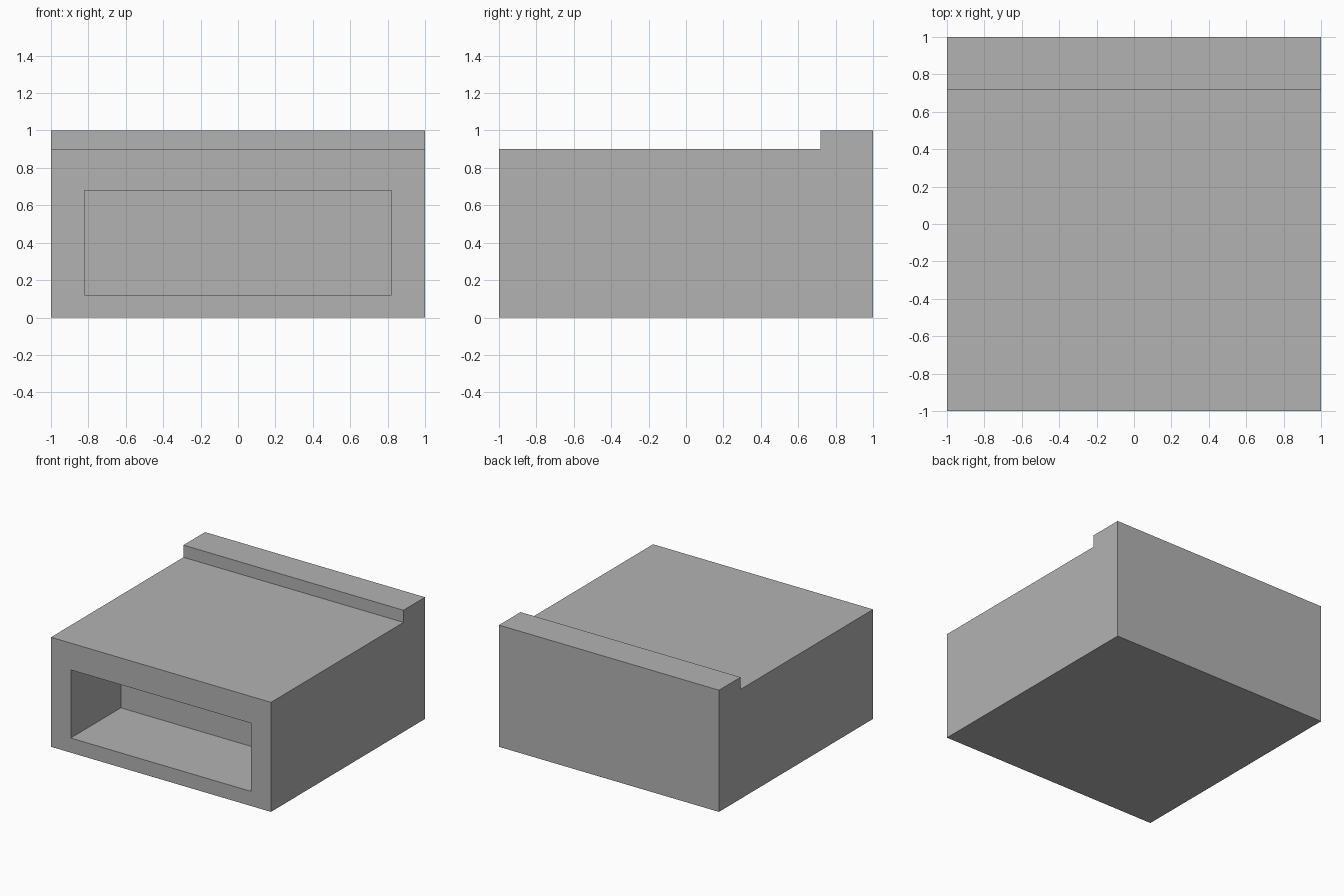
import bpy, bmesh

if "Cube" in bpy.data.objects:
    bpy.data.objects.remove(bpy.data.objects["Cube"])

grey = bpy.data.materials.new("plain grey")
grey.diffuse_color = (0.45, 0.45, 0.45, 1)
grey.use_nodes = True
grey.node_tree.nodes["Principled BSDF"].inputs["Base Color"].default_value = grey.diffuse_color

# Stepped block: side profile (y, z) extruded across x
profile = [(-1, 0), (1, 0), (1, 1), (0.72, 1), (0.72, 0.9), (-1, 0.9)]
bm = bmesh.new()
side = bm.faces.new([bm.verts.new((-1, y, z)) for y, z in profile])
grown = bmesh.ops.extrude_face_region(bm, geom=[side])
moved = [v for v in grown["geom"] if isinstance(v, bmesh.types.BMVert)]
bmesh.ops.translate(bm, verts=moved, vec=(2, 0, 0))
bmesh.ops.recalc_face_normals(bm, faces=bm.faces)

# Front recess: inset the front face, fit the opening, push it inwards
bm.faces.ensure_lookup_table()
front = min(bm.faces, key=lambda f: f.calc_center_median().y)
bmesh.ops.inset_region(bm, faces=[front], thickness=0.15)
for v in front.verts:
    v.co.x = 0.82 if v.co.x > 0 else -0.82
    v.co.z = 0.68 if v.co.z > 0.45 else 0.12
walls = bmesh.ops.extrude_discrete_faces(bm, faces=[front])
back = walls["faces"][0]
bmesh.ops.translate(bm, verts=back.verts, vec=(0, 0.65, 0))
bmesh.ops.recalc_face_normals(bm, faces=bm.faces)

mesh = bpy.data.meshes.new("body")
bm.to_mesh(mesh)
bm.free()
mesh.materials.append(grey)
body = bpy.data.objects.new("body", mesh)
bpy.context.collection.objects.link(body)
